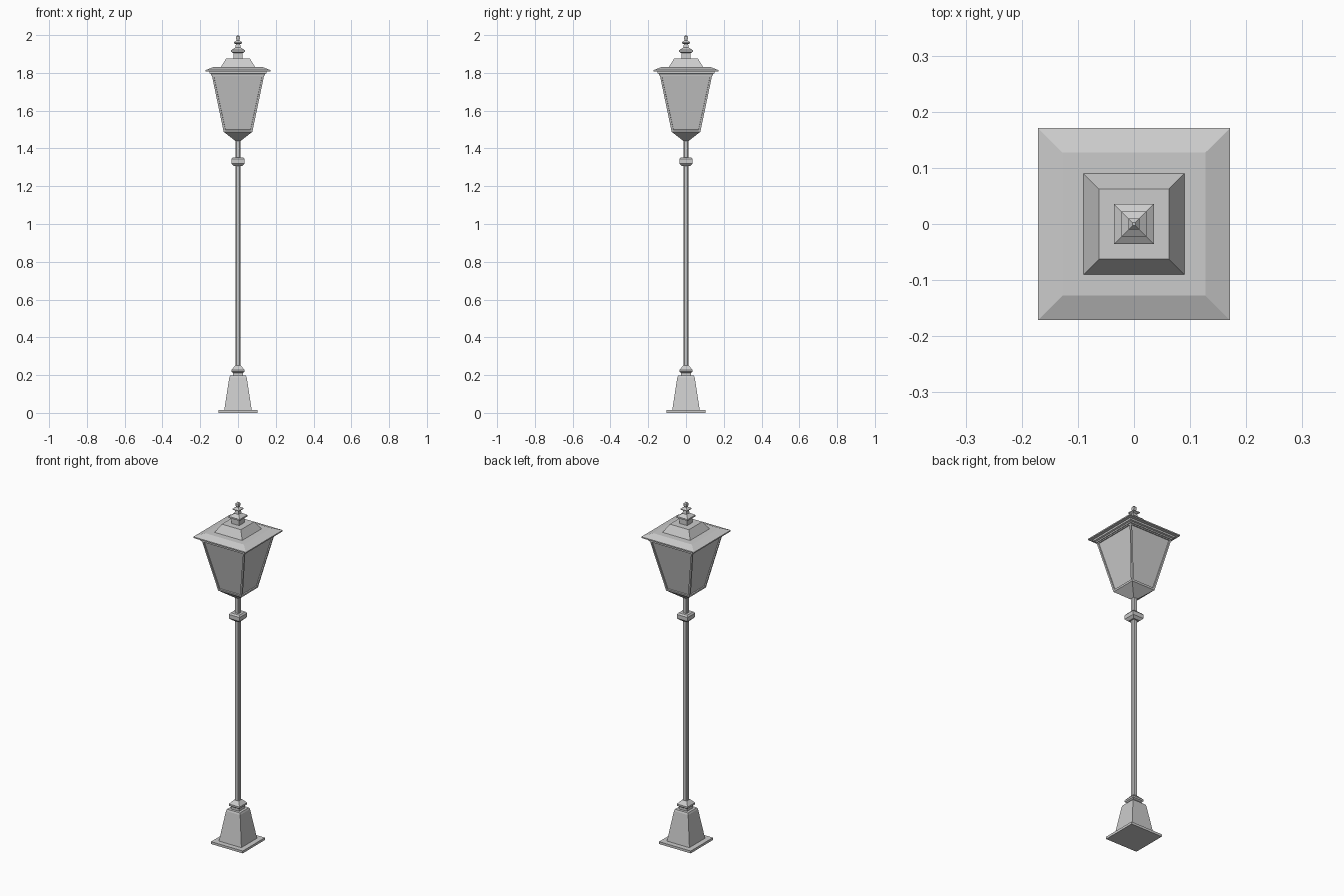
import bpy, bmesh

if "Cube" in bpy.data.objects:
    bpy.data.objects.remove(bpy.data.objects["Cube"])

def square_stack(name, profile, chamfer=0.0):
    """Loft square (or corner-chamfered) sections through (half width, z) pairs."""
    bm = bmesh.new()
    rings = []
    for r, z in profile:
        if chamfer:
            c = r * (1 - chamfer)
            pts = [(c, -r), (r, -c), (r, c), (c, r), (-c, r), (-r, c), (-r, -c), (-c, -r)]
        else:
            pts = [(r, -r), (r, r), (-r, r), (-r, -r)]
        rings.append([bm.verts.new((x, y, z)) for x, y in pts])
    n = len(rings[0])
    sides = []
    for a, b in zip(rings, rings[1:]):
        for i in range(n):
            j = (i + 1) % n
            sides.append(bm.faces.new((a[i], a[j], b[j], b[i])))
    bm.faces.new(rings[0][::-1])
    bm.faces.new(rings[-1])
    return name, bm, sides

def finish(part):
    name, bm, _ = part
    bmesh.ops.recalc_face_normals(bm, faces=bm.faces)
    mesh = bpy.data.meshes.new(name)
    bm.to_mesh(mesh)
    bm.free()
    ob = bpy.data.objects.new(name, mesh)
    bpy.context.collection.objects.link(ob)
    return ob

# Foot plate and tapered pedestal
finish(square_stack("base_plate", [(.103, 0), (.103, .014)]))
finish(square_stack("pedestal", [(.073, .014), (.046, .188), (.042, .198)]))

# Collars and pole
finish(square_stack("lower_collar", [(.027, .198), (.027, .212), (.035, .218),
                                     (.035, .228), (.015, .25)]))
finish(square_stack("pole", [(.014, .2), (.014, 1.45)], chamfer=.4))
finish(square_stack("upper_collar", [(.022, 1.307), (.035, 1.32),
                                     (.035, 1.343), (.028, 1.352)]))

# Lantern: funnel bottom and body with recessed panes
finish(square_stack("lantern_funnel", [(.014, 1.44), (.076, 1.488)]))
body = square_stack("lantern_body", [(.076, 1.488), (.139, 1.79)])
bm = body[1]
bmesh.ops.recalc_face_normals(bm, faces=bm.faces)
bmesh.ops.inset_individual(bm, faces=body[2], thickness=.014)
bmesh.ops.inset_individual(bm, faces=body[2], thickness=.001, depth=-.006)
finish(body)

# Roof: cornice, eave, raised cap
finish(square_stack("cornice", [(.143, 1.787), (.143, 1.795), (.152, 1.798), (.152, 1.81)]))
finish(square_stack("roof", [(.171, 1.808), (.171, 1.815), (.127, 1.832)]))
finish(square_stack("roof_cap", [(.09, 1.832), (.062, 1.877)]))

# Finial
finish(square_stack("finial", [
    (.025, 1.877), (.025, 1.905), (.036, 1.911), (.036, 1.92), (.014, 1.935),
    (.011, 1.952), (.022, 1.958), (.022, 1.962), (.007, 1.972),
    (.010, 1.982), (.010, 1.992), (.003, 2.0)]))
